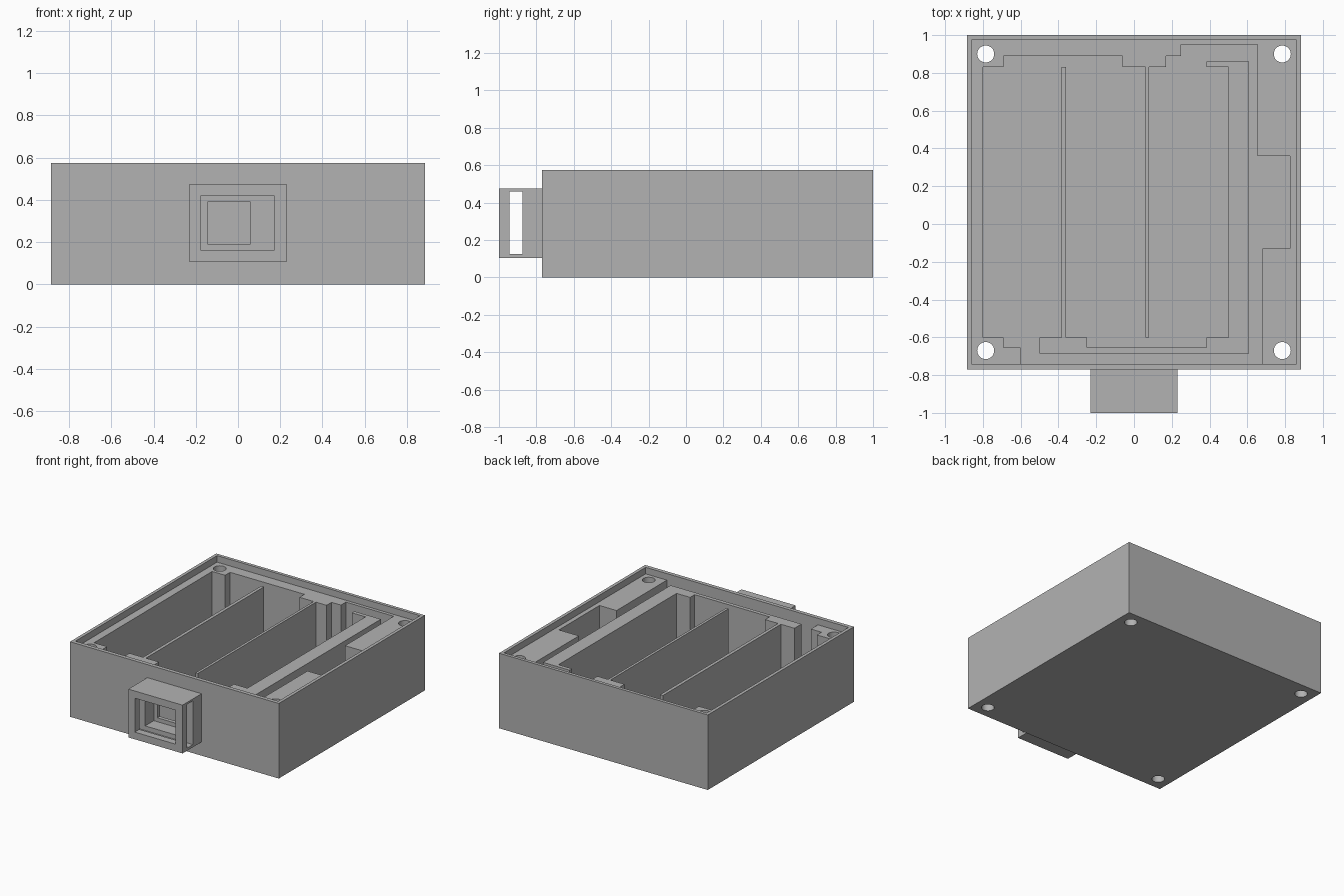
import bpy
import bmesh
import math
from mathutils import Matrix

old = bpy.data.objects.get("Cube")
if old:
    bpy.data.objects.remove(old, do_unlink=True)

grey = bpy.data.materials.new("plain_grey")
grey.use_nodes = True
GREY = (0.448, 0.448, 0.448, 1)
grey.diffuse_color = GREY
grey.node_tree.nodes["Principled BSDF"].inputs["Base Color"].default_value = GREY


def make_object(name, bm):
    bmesh.ops.recalc_face_normals(bm, faces=bm.faces)
    mesh = bpy.data.meshes.new(name)
    bm.to_mesh(mesh)
    bm.free()
    mesh.materials.append(grey)
    obj = bpy.data.objects.new(name, mesh)
    bpy.context.scene.collection.objects.link(obj)
    return obj


def prism(name, outline, bottom, top):
    """Extrude a flat outline upwards from bottom to top."""
    bm = bmesh.new()
    face = bm.faces.new([bm.verts.new((x, y, bottom)) for x, y in outline])
    moved = bmesh.ops.extrude_face_region(bm, geom=[face])["geom"]
    verts = [v for v in moved if isinstance(v, bmesh.types.BMVert)]
    bmesh.ops.translate(bm, verts=verts, vec=(0, 0, top - bottom))
    return make_object(name, bm)


def block(name, xs, ys, zs):
    outline = [(xs[0], ys[0]), (xs[1], ys[0]), (xs[1], ys[1]), (xs[0], ys[1])]
    return prism(name, outline, *zs)


def cylinder(name, x, y, radius, height):
    bm = bmesh.new()
    bmesh.ops.create_cone(bm, cap_ends=True, segments=32, radius1=radius,
                          radius2=radius, depth=height,
                          matrix=Matrix.Translation((x, y, 0)))
    return make_object(name, bm)


def cut(target, cutter):
    """Subtract the cutter from the target, then discard the cutter."""
    mod = target.modifiers.new("cut", "BOOLEAN")
    mod.operation = "DIFFERENCE"
    mod.solver = "EXACT"
    mod.object = cutter
    cutter.hide_render = True
    bpy.context.view_layer.objects.active = target
    bpy.ops.object.modifier_apply(modifier=mod.name)
    bpy.data.objects.remove(cutter, do_unlink=True)


FRONT, BACK, SIDE, HEIGHT = -0.77, 1.0, 0.885, 0.575
LEDGE = 0.525      # height of the deck inside the rim
FLOOR = 0.05       # thickness of the base
OVER = 1.0         # cutters reach above the body

# Case body with a shallow recess for a lid
case = block("case_body", (-SIDE, SIDE), (FRONT, BACK), (0, HEIGHT))
cut(case, block("lid_recess", (-0.86, 0.86), (-0.74, 0.975), (LEDGE, OVER)))

# Bays, cable channel and side pocket as one connected cavity
cavity = [
    (-0.8, 0.83), (-0.69, 0.83), (-0.69, 0.89), (-0.06, 0.89), (-0.06, 0.83),
    (0.06, 0.83), (0.06, -0.6), (0.08, -0.6), (0.08, 0.83),
    (0.17, 0.83), (0.17, 0.89), (0.25, 0.89), (0.25, 0.95),
    (0.655, 0.95), (0.655, 0.36), (0.825, 0.36), (0.825, -0.13),
    (0.68, -0.13), (0.68, -0.74), (-0.6, -0.74), (-0.6, -0.655),
    (-0.69, -0.655), (-0.69, -0.6), (-0.8, -0.6),
]
cut(case, prism("cavity", cavity, FLOOR, OVER))

# Screw holes through the corners
for side in (-1, 1):
    for y in (-0.67, 0.9):
        cut(case, cylinder("screw_hole", side * 0.785, y, 0.045, 3))

# Small window through the front wall
cut(case, block("window", (-0.145, 0.06), (FRONT - 0.05, -0.71), (0.19, 0.39)))

# Freestanding inner wall with a bay divider
inner_wall = [
    (0.61, 0.86), (0.385, 0.86), (0.385, 0.83), (0.5, 0.83), (0.5, -0.6),
    (0.385, -0.6), (0.385, -0.655), (-0.25, -0.655), (-0.25, -0.6),
    (-0.36, -0.6), (-0.36, 0.83), (-0.385, 0.83), (-0.385, -0.6),
    (-0.5, -0.6), (-0.5, -0.685), (0.61, -0.685),
]
prism("inner_wall", inner_wall, FLOOR - 0.005, LEDGE)

# Front socket housing: open mouth and a slot right across it
socket = block("front_socket", (-0.23, 0.23), (-1, FRONT), (0.105, 0.475))
cut(socket, block("mouth", (-0.175, 0.17), (-1.1, -0.7), (0.16, 0.42)))
cut(socket, block("slot", (-0.5, 0.5), (-0.945, -0.875), (0.125, 0.46)))

# Smooth the hole walls, keep every other edge crisp
for obj in bpy.context.scene.objects:
    obj.select_set(obj.type == "MESH")
bpy.ops.object.shade_smooth_by_angle(angle=math.radians(30))
